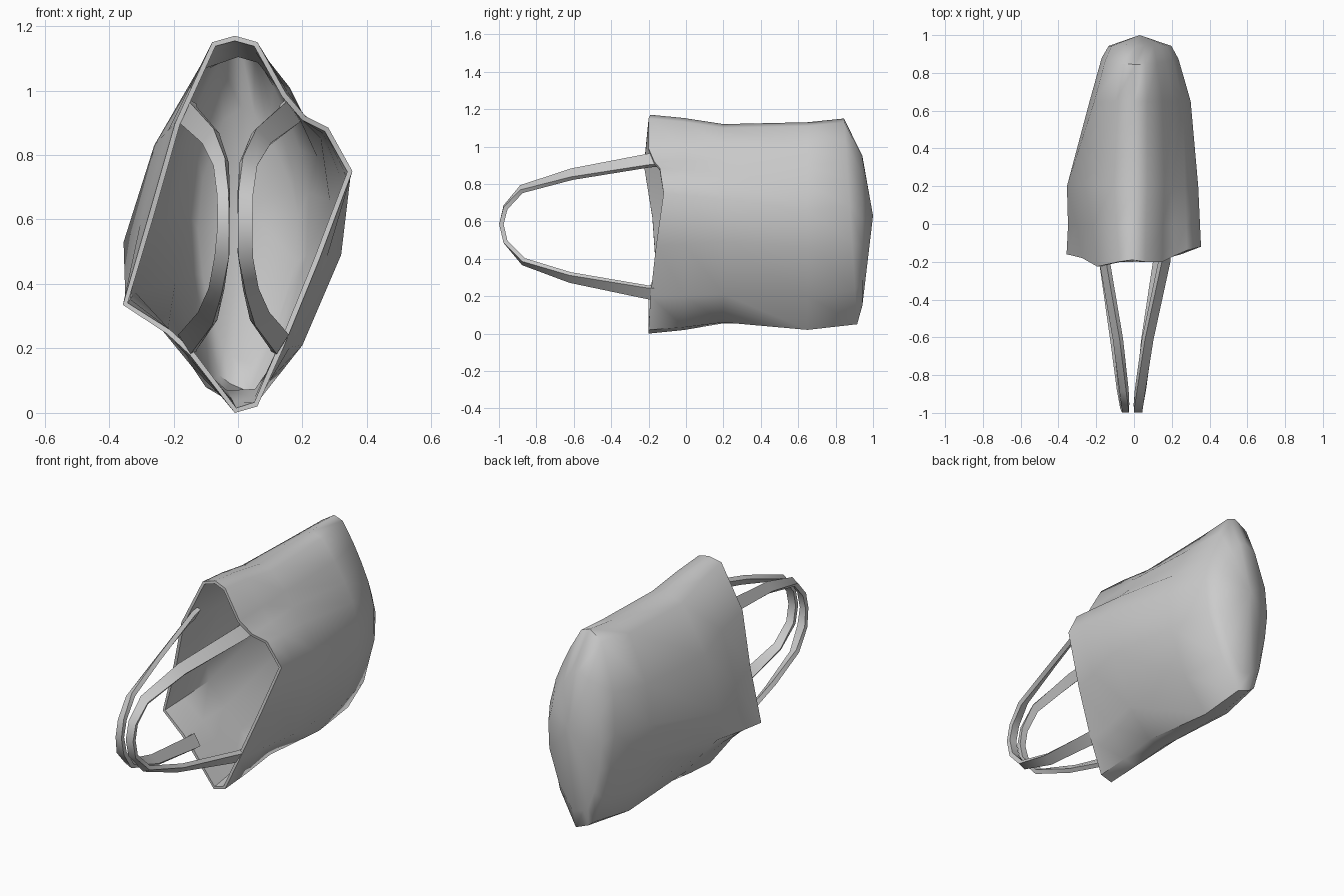
import bpy
import math

if "Cube" in bpy.data.objects:
    bpy.data.objects.remove(bpy.data.objects["Cube"])


def make_object(name, verts, faces, thickness, offset):
    mesh = bpy.data.meshes.new(name)
    mesh.from_pydata(verts, [], faces)
    mesh.update()
    obj = bpy.data.objects.new(name, mesh)
    bpy.context.collection.objects.link(obj)
    mod = obj.modifiers.new("thickness", 'SOLIDIFY')
    mod.thickness = thickness
    mod.offset = offset
    bpy.ops.object.select_all(action='DESELECT')
    obj.select_set(True)
    bpy.context.view_layer.objects.active = obj
    bpy.ops.object.modifier_apply(modifier=mod.name)
    bpy.ops.object.shade_smooth_by_angle(angle=math.radians(50))
    return obj


# Slumped fabric body: profiles run clockwise from the top, seen from the front
rim = [(-.01, -.19, 1.17), (.06, -.2, 1.15), (.15, -.2, .99), (.21, -.17, .92),
       (.28, -.14, .885), (.355, -.12, .75), (.25, -.16, .47), (.14, -.19, .2),
       (.06, -.2, .02), (-.01, -.2, 0), (-.15, -.2, .18), (-.22, -.19, .245),
       (-.357, -.16, .335), (-.275, -.18, .62), (-.195, -.225, .9), (-.08, -.2, 1.15)]
middle = [(0, 1.12), (.07, 1.1), (.16, 1.01), (.2, .93),
          (.27, .86), (.34, .72), (.32, .49), (.2, .21),
          (.06, .06), (-.04, .055), (-.14, .14), (-.23, .25),
          (-.335, .37), (-.355, .53), (-.26, .83), (-.115, 1.08)]
rear = [(0, 1.13), (.07, 1.11), (.15, 1.0), (.21, .9),
        (.26, .8), (.3, .66), (.29, .46), (.19, .2),
        (.05, .02), (-.05, .05), (-.1, .08), (-.16, .22),
        (-.21, .4), (-.235, .6), (-.21, .82), (-.1, 1.08)]

verts = list(rim)
# the mouth keeps its shape for a short way in
verts += [(.65 * a + .35 * x, -.01, .65 * b + .35 * z)
          for (a, _, b), (x, z) in zip(rim, middle)]
verts += [(x, .2, z) for x, z in middle]
verts += [(x, .65, z) for x, z in rear]
# Rounded base: the rear profile shrinks toward its centre
for y, sx, z_low, z_high, tilt in [(.88, .76, .05, 1.15, .07), (.943, .62, .15, .95, 0)]:
    for x, z in rear:
        t = (z - .02) / 1.11
        verts.append((.03 + (x - .03) * sx, y - tilt * (t - .5),
                      z_low + (z_high - z_low) * t))
n = len(rim)
rings = len(verts) // n
faces = []
for r in range(rings - 1):
    for i in range(n):
        j = (i + 1) % n
        faces.append((r * n + i, r * n + j, (r + 1) * n + j, (r + 1) * n + i))
tip = len(verts)
verts.append((.03, 1.0, .63))
last = (rings - 1) * n
faces += [(last + i, last + (i + 1) % n, tip) for i in range(n)]
make_object("bag_body", verts, faces, .016, -1)

# Looped handles: y, inner edge x and z, outer edge x and z
strap = [(-.15, .14, .965, .185, .9), (-.2, .138, .955, .183, .895),
         (-.61, .05, .875, .095, .83), (-.88, .01, .785, .055, .76),
         (-.965, 0, .68, .045, .67), (-.987, 0, .585, .045, .585),
         (-.965, 0, .49, .045, .49), (-.87, .02, .375, .06, .395),
         (-.62, .045, .28, .09, .32), (-.2, .11, .19, .148, .25),
         (-.15, .112, .185, .15, .248)]
for name, upper, lower, shift in [("right_handle", 1, 1, 0), ("left_handle", -.8, -1, -.027)]:
    verts = []
    for y, xi, zi, xo, zo in strap:
        s = upper if zi > .5 else lower
        verts += [(s * xi + shift, y, zi), (s * xo + shift, y, zo)]
    faces = [(2 * i, 2 * i + 1, 2 * i + 3, 2 * i + 2) for i in range(len(strap) - 1)]
    make_object(name, verts, faces, .024, 0)
